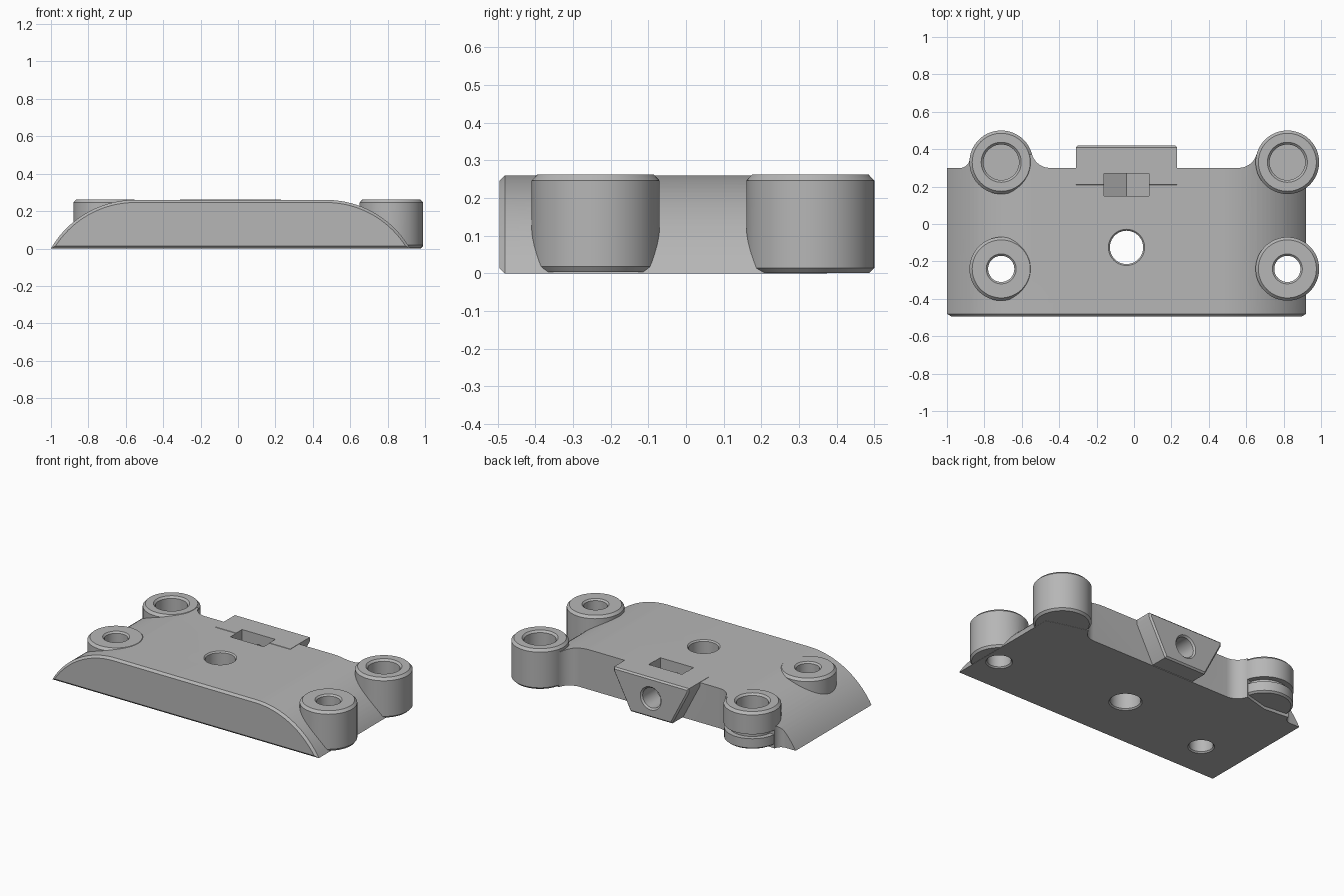
import bpy, bmesh
from math import sin, cos, pi, sqrt, atan2

cube = bpy.data.objects.get("Cube")
if cube:
    bpy.data.objects.remove(cube, do_unlink=True)

grey = bpy.data.materials.new("plain grey")
grey.use_nodes = True
COLOUR = (0.47, 0.47, 0.47, 1)
grey.diffuse_color = COLOUR
grey.node_tree.nodes["Principled BSDF"].inputs["Base Color"].default_value = COLOUR

TOP = 0.26
SEG = 64


def place(a, b, t, axis):
    return (a, t, b) if axis == 'y' else (a, b, t)


def finish(name, bm):
    bmesh.ops.recalc_face_normals(bm, faces=bm.faces)
    me = bpy.data.meshes.new(name)
    bm.to_mesh(me)
    bm.free()
    me.materials.append(grey)
    ob = bpy.data.objects.new(name, me)
    bpy.context.scene.collection.objects.link(ob)
    return ob


def prism(name, pts, axis, lo, hi, bevel=0):
    """Extrude a 2D outline along an axis, optionally chamfering the end rims."""
    bm = bmesh.new()
    rings = [[bm.verts.new(place(a, b, t, axis)) for a, b in pts] for t in (lo, hi)]
    caps = [bm.faces.new(r) for r in rings]
    n = len(pts)
    for i in range(n):
        j = (i + 1) % n
        bm.faces.new((rings[0][i], rings[0][j], rings[1][j], rings[1][i]))
    if bevel:
        rim = list({e for c in caps for e in c.edges})
        bmesh.ops.recalc_face_normals(bm, faces=bm.faces)
        bmesh.ops.bevel(bm, geom=rim, offset=bevel, segments=1,
                        affect='EDGES', clamp_overlap=True)
    return finish(name, bm)


def lathe(name, a, b, steps, axis='z'):
    """Stack circles of (radius, position) into a closed turned solid."""
    bm = bmesh.new()
    rings = []
    for r, t in steps:
        rings.append([bm.verts.new(place(a + r * cos(2 * pi * i / SEG),
                                         b + r * sin(2 * pi * i / SEG), t, axis))
                      for i in range(SEG)])
    bm.faces.new(rings[0])
    bm.faces.new(rings[-1])
    for lower, upper in zip(rings, rings[1:]):
        for i in range(SEG):
            j = (i + 1) % SEG
            bm.faces.new((lower[i], lower[j], upper[j], upper[i]))
    return finish(name, bm)


def combine(target, tool, operation):
    mod = target.modifiers.new("join", 'BOOLEAN')
    mod.object = tool
    mod.operation = operation
    mod.solver = 'EXACT'
    bpy.context.view_layer.objects.active = target
    bpy.ops.object.modifier_apply(modifier=mod.name)
    bpy.data.objects.remove(tool, do_unlink=True)


# Plate side profile: flat top with a round shoulder at each end
RUN = 0.45
RAD = (RUN ** 2 + TOP ** 2) / (2 * TOP)
SWEEP = atan2(RUN, RAD - TOP)
N = 20


def shoulder(x, side):
    return [(x + side * RAD * sin(SWEEP * i / N), TOP - RAD + RAD * cos(SWEEP * i / N))
            for i in range(N + 1)]


profile = shoulder(-1 + RUN, -1)[::-1] + shoulder(0.92 - RUN, 1)
plate = prism("mounting_plate", profile, 'y', -0.495, 0.6, 0.014)

# Plan outline: straight back edge that curves out into the two rear bosses
LEFT, RIGHT, REAR, FRONT, BACK, BOSS = 0.82, -0.71, 0.33, -0.24, 0.30, 0.17


def fillet(cx, side, f):
    """Concave curve from the back edge up to a boss, on one side of it."""
    dy = BACK + f - REAR
    dx = sqrt((BOSS + f) ** 2 - dy ** 2)
    fx, fy = cx + side * dx, BACK + f
    end = atan2(dy, dx)
    return [(fx - side * f * sin(t), fy - f * cos(t))
            for t in ((pi / 2 - end) * i / 10 for i in range(11))]


outline = [(-1.1, -0.6), (-1.1, BACK)]
outline += fillet(RIGHT, -1, 0.05) + [(RIGHT, REAR)] + fillet(RIGHT, 1, 0.1)[::-1]
outline += fillet(LEFT, -1, 0.1) + [(LEFT, REAR), (LEFT + 0.1, BACK), (1.1, BACK), (1.1, -0.6)]
combine(plate, prism("plan", outline, 'z', -0.1, 0.4), 'INTERSECT')

# Rear tab with sloping sides
tab = [(-0.31, 0.262), (0.23, 0.262), (0.23, 0.235), (0.11, 0.004), (-0.19, 0.004), (-0.31, 0.235)]
combine(plate, prism("tab", tab, 'y', 0.2, 0.42, 0.01), 'UNION')

# Screw bosses with chamfered rims; the rear right one has a slot round it
rim = [(BOSS, 0.246), (BOSS - 0.015, 0.262)]
bosses = [
    ("rear_left_boss", LEFT, REAR, [(0.157, 0.001), (BOSS, 0.014)]),
    ("front_left_boss", LEFT, FRONT, [(0.16, 0.004), (BOSS, 0.018)]),
    ("front_right_boss", RIGHT, FRONT, [(BOSS, 0.004)]),
    ("rear_right_boss", RIGHT, REAR, [(0.155, 0.02), (0.167, 0.03), (0.167, 0.09),
                                      (0.135, 0.09), (0.135, 0.12), (BOSS, 0.12)]),
]
for name, x, y, base in bosses:
    combine(plate, lathe(name, x, y, base + rim), 'UNION')

# Blind sockets at the rear, through holes at the front and middle
for x in (LEFT, RIGHT):
    combine(plate, lathe("socket", x, REAR, [(0.095, 0.06), (0.095, 0.25), (0.115, 0.27)]), 'DIFFERENCE')


def through(x, y, r):
    steps = [(r + 0.018, -0.01), (r, 0.008), (r, 0.252), (r + 0.018, 0.27)]
    combine(plate, lathe("hole", x, y, steps), 'DIFFERENCE')


through(LEFT, FRONT, 0.07)
through(RIGHT, FRONT, 0.07)
through(-0.04, -0.125, 0.089)

# Nut pocket with a pointed floor, and the screw hole that meets it
pocket = [(-0.16, 0.4), (-0.16, 0.09), (-0.04, 0.02), (0.08, 0.09), (0.08, 0.4)]
combine(plate, prism("pocket", pocket, 'y', 0.15, 0.27), 'DIFFERENCE')
combine(plate, lathe("screw_hole", -0.04, 0.13,
                     [(0.065, 0.1), (0.065, 0.41), (0.085, 0.43)], 'y'), 'DIFFERENCE')

# Smooth curved walls, crisp edges
for ob in bpy.context.selected_objects:
    ob.select_set(False)
plate.select_set(True)
bpy.context.view_layer.objects.active = plate
bpy.ops.object.shade_smooth_by_angle(angle=pi / 6)
